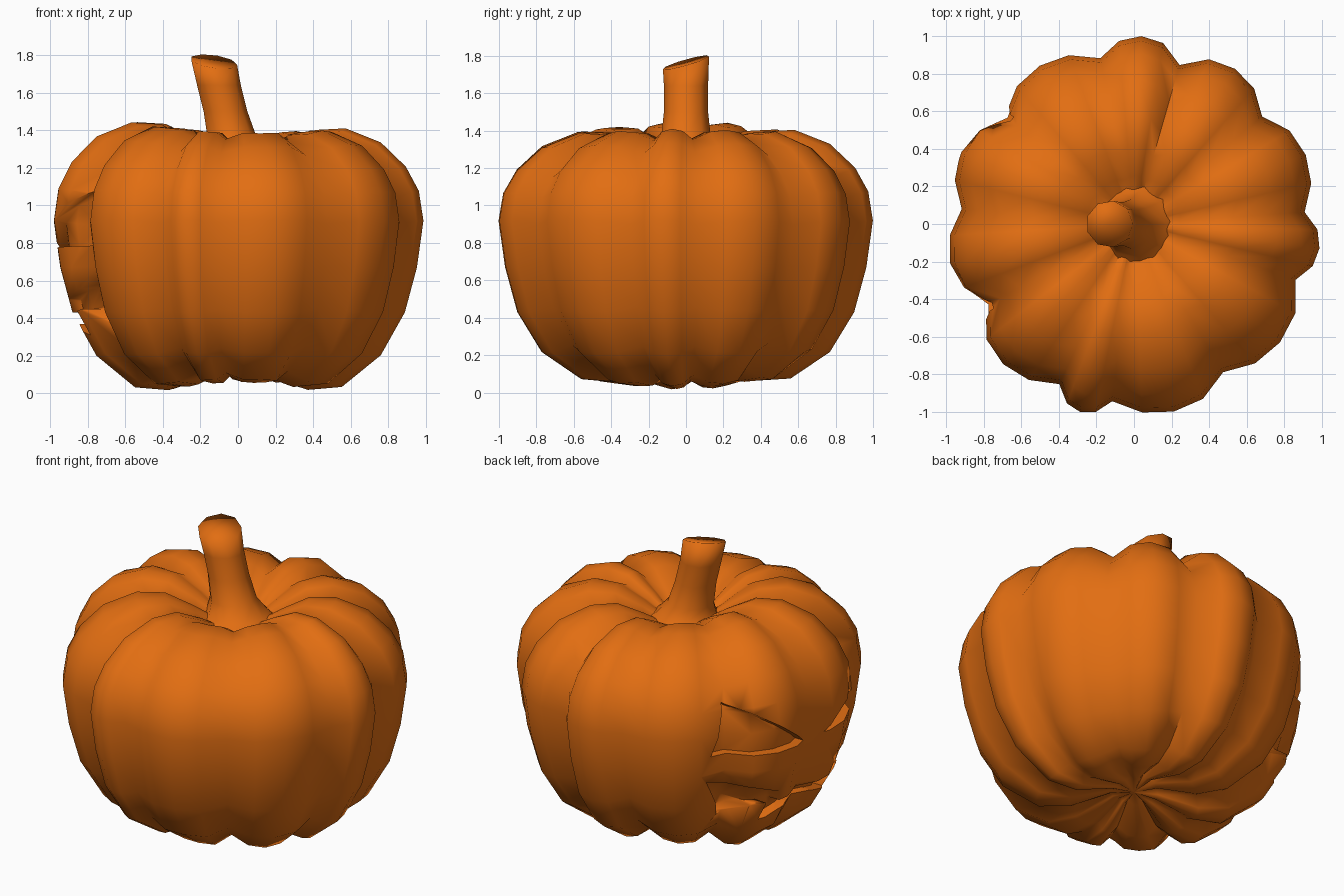
import bpy, bmesh, math
from math import sin, cos, pi, radians
from mathutils import Vector

if "Cube" in bpy.data.objects:
    bpy.data.objects.remove(bpy.data.objects["Cube"], do_unlink=True)

# One flat colour for everything
orange = bpy.data.materials.new("pumpkin_orange")
orange.use_nodes = True
colour = (0.76, 0.155, 0.006, 1)
orange.diffuse_color = colour
bsdf = next(n for n in orange.node_tree.nodes if n.type == "BSDF_PRINCIPLED")
bsdf.inputs["Base Color"].default_value = colour
bsdf.inputs["Roughness"].default_value = 0.7


def make_object(name, bm):
    bmesh.ops.recalc_face_normals(bm, faces=bm.faces)
    mesh = bpy.data.meshes.new(name)
    bm.to_mesh(mesh)
    bm.free()
    mesh.materials.append(orange)
    obj = bpy.data.objects.new(name, mesh)
    bpy.context.scene.collection.objects.link(obj)
    return obj


def skin_rings(name, rings, bottom, top):
    """Join closed rings of points with quads and fan the two ends."""
    bm = bmesh.new()
    loops = [[bm.verts.new(p) for p in ring] for ring in rings]
    count = len(loops[0])
    for a, b in zip(loops, loops[1:]):
        for i in range(count):
            j = (i + 1) % count
            bm.faces.new((a[i], a[j], b[j], b[i]))
    for loop, tip in ((loops[0], bottom), (loops[-1], top)):
        centre = bm.verts.new(tip)
        for i in range(count):
            bm.faces.new((loop[i], loop[(i + 1) % count], centre))
    return make_object(name, bm)


def subtract(target, tool):
    mod = target.modifiers.new("cut", "BOOLEAN")
    mod.operation = "DIFFERENCE"
    mod.solver = "EXACT"
    mod.object = tool
    bpy.context.view_layer.objects.active = target
    bpy.ops.object.modifier_apply(modifier=mod.name)


# Ribs, clockwise: start valley angle, valley radius, crest radius
ribs = [(101.5, .90, 1.0), (74, .88, .985), (40, .89, .985), (4, .91, .995),
        (-19, .91, 1.0), (-59, .92, 1.02), (-97, .95, 1.04), (-115, .94, 1.02),
        (-151, .90, 1.0), (-185, .92, 1.0), (-220, .895, .98)]
STEPS = 4
MIDDLE = 0.72
outline = []
for k, (angle, valley, crest) in enumerate(ribs):
    following = ribs[(k + 1) % len(ribs)]
    end = following[0] if k + 1 < len(ribs) else following[0] - 360
    for s in range(STEPS):
        t = s / STEPS
        low = valley + (following[1] - valley) * t
        radius = low + (crest - low) * sin(pi * t) ** 0.7
        outline.append((radians(angle + (end - angle) * t), radius))

# Side profile of a rib crest: radius, height
profile = [(.14, .08), (.38, .01), (.56, .03), (.77, .2), (.9, .43), (.965, .67),
           (1, .92), (.975, 1.08), (.905, 1.21), (.77, 1.34), (.58, 1.415),
           (.42, 1.41), (.26, 1.33), (.14, 1.26)]


def lift(angle, z):
    """Uneven shoulders and an underside that rises at front and back."""
    side = sin(angle) ** 2
    shoulder = .015 - .015 * cos(angle) - .035 * side + .01 * sin(angle)
    upper = min(max((z - .9) / .4, 0), 1)
    lower = max((.3 - z) / .3, 0)
    return upper * shoulder + lower * .05 * side


def pumpkin_shell(name, scale):
    rings = []
    for r, z in profile:
        ring = []
        depth = min(1, .25 + r / .75)    # ribs fade toward the axis
        for a, rad in outline:
            rib = .97 + (rad - .97) * depth
            height = MIDDLE + (z - MIDDLE) * min(rib, 1) + lift(a, z)
            ring.append((scale * r * rib * cos(a), scale * r * rib * sin(a),
                         MIDDLE + scale * (height - MIDDLE)))
        rings.append(ring)
    ends = [(0, 0, MIDDLE + scale * (z - MIDDLE)) for z in (.11, 1.2)]
    return skin_rings(name, rings, *ends)


body = pumpkin_shell("pumpkin_body", 1.0)
core = pumpkin_shell("carving_floor", 0.935)

# Carved face on the -x side: distance from its centre line, height
CENTRE = 0.06
eye = [(.6, .79), (.51, 1.1), (.08, .77)]
mouth = [(.1, .37), (.29, .31), (.31, .44), (.38, .45), (.44, .35),
         (.6, .62), (.4, .56), (.24, .5), (.22, .43)]


def mirrored(points):
    return [(-d, z) for d, z in reversed(points)]


for shape in (eye, mirrored(eye), mouth + mirrored(mouth)):
    bm = bmesh.new()
    face = bm.faces.new([bm.verts.new((-1.3, CENTRE + d, z)) for d, z in shape])
    pushed = bmesh.ops.extrude_face_region(bm, geom=[face], use_keep_orig=True)
    moved = [v for v in pushed["geom"] if isinstance(v, bmesh.types.BMVert)]
    bmesh.ops.translate(bm, verts=moved, vec=Vector((0.9, 0, 0)))
    cutter = make_object("face_cutter", bm)
    cutter.hide_render = True
    subtract(cutter, core)
    subtract(body, cutter)
    bpy.data.objects.remove(cutter, do_unlink=True)
bpy.data.objects.remove(core, do_unlink=True)

# Leaning stem with a flared foot and a slanted top: centre x, height, radius
SIDES = 9
stem_path = [(.01, 1.2, .27), (-.005, 1.28, .18), (-.035, 1.36, .135),
             (-.07, 1.5, .12), (-.105, 1.64, .12), (-.13, 1.765, .125)]
stem_rings = []
for x, z, r in stem_path:
    slant = 1 if z == stem_path[-1][1] else 0
    ring = []
    for i in range(SIDES):
        a = 2 * pi * i / SIDES
        dx, dy = r * cos(a), r * sin(a)
        ring.append((x + dx, dy, z + slant * (.28 * dy - .13 * dx)))
    stem_rings.append(ring)
stem = skin_rings("stem", stem_rings, (0, 0, 1.2), (-.13, 0, 1.76))

# Soft shading, crisp carved edges
for obj, limit in ((body, 75), (stem, 120)):
    bpy.ops.object.select_all(action="DESELECT")
    obj.select_set(True)
    bpy.context.view_layer.objects.active = obj
    bpy.ops.object.shade_smooth_by_angle(angle=radians(limit))
